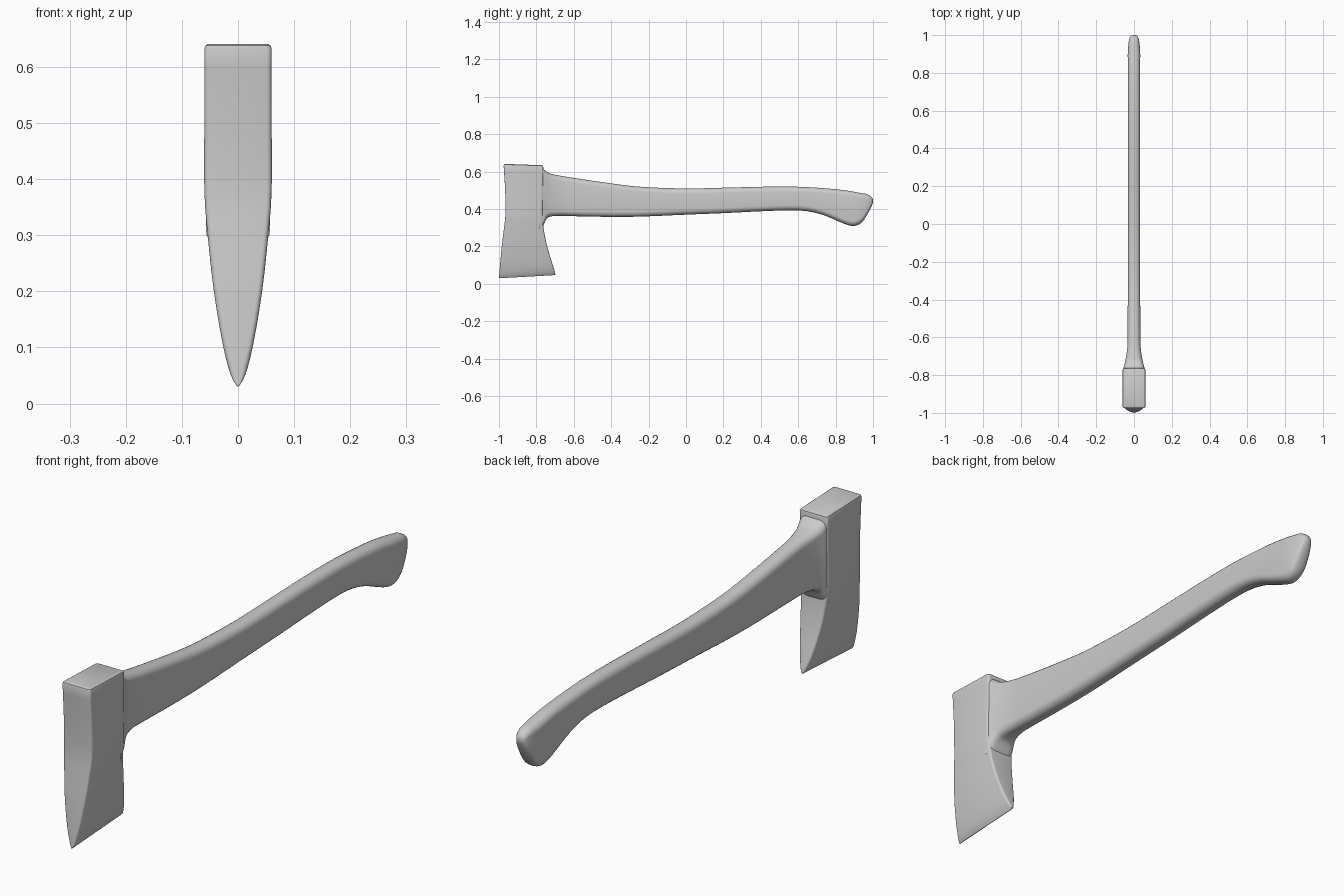
import bpy, math


def rounded_rect(hw, hh, r, n=5):
    """Closed loop of (u, v) points round a rectangle with rounded corners."""
    pts = []
    for k, (sx, sy) in enumerate([(1, 1), (-1, 1), (-1, -1), (1, -1)]):
        for i in range(n + 1):
            a = math.pi / 2 * (k + i / n)
            pts.append((sx * (hw - r) + r * math.cos(a), sy * (hh - r) + r * math.sin(a)))
    return pts


def refine(rows, steps):
    """Catmull-Rom rows between the given rows."""
    out = []
    for i in range(len(rows) - 1):
        p0, p1, p2, p3 = (rows[max(0, min(len(rows) - 1, i + k))] for k in (-1, 0, 1, 2))
        for s in range(steps):
            t = s / steps
            out.append([0.5 * (2 * b + (c - a) * t + (2 * a - 5 * b + 4 * c - d) * t * t
                               + (3 * b - a - 3 * c + d) * t ** 3)
                        for a, b, c, d in zip(p0, p1, p2, p3)])
    return out + [list(rows[-1])]


def loft(name, loops, flip, angle):
    n = len(loops[0])
    verts = [v for loop in loops for v in loop]
    faces = [(i * n + j, i * n + (j + 1) % n, (i + 1) * n + (j + 1) % n, (i + 1) * n + j)
             for i in range(len(loops) - 1) for j in range(n)]
    faces += [tuple(reversed(range(n))), tuple(range(len(verts) - n, len(verts)))]
    if flip:
        faces = [f[::-1] for f in faces]
    mesh = bpy.data.meshes.new(name)
    mesh.from_pydata(verts, [], faces)
    obj = bpy.data.objects.new(name, mesh)
    bpy.context.collection.objects.link(obj)
    bpy.ops.object.select_all(action='DESELECT')
    obj.select_set(True)
    bpy.context.view_layer.objects.active = obj
    bpy.ops.object.shade_smooth_by_angle(angle=math.radians(angle))


# Axe head: rows of front y, back y, half thickness, z at front / middle / back
head_rows = [
    (-1.000, -0.697, 0.001, 0.030, 0.000, 0.047),
    (-0.998, -0.702, 0.013, 0.052, 0.032, 0.068),
    (-0.994, -0.716, 0.027, 0.105, 0.098, 0.112),
    (-0.985, -0.742, 0.043, 0.20, 0.20, 0.20),
    (-0.973, -0.762, 0.054, 0.30, 0.30, 0.30),
    (-0.965, -0.767, 0.060, 0.38, 0.38, 0.38),
    (-0.967, -0.765, 0.060, 0.50, 0.50, 0.50),
    (-0.975, -0.763, 0.060, 0.632, 0.631, 0.625),
]
head_rows = refine(head_rows, 3)
head_rows += [(-0.973, -0.765, 0.058, 0.638, 0.637, 0.631),
              (-0.968, -0.770, 0.053, 0.641, 0.640, 0.634)]
head_loops = []
for y0, y1, hw, zf, zm, zb in head_rows:
    loop = []
    for x, dy in rounded_rect(hw, (y1 - y0) / 2, min(0.009, hw * 0.5)):
        t = 2 * dy / (y1 - y0)
        z = zm + ((zb - zm) * t if t > 0 else (zm - zf) * t)
        loop.append((x, (y0 + y1) / 2 + dy, z))
    head_loops.append(loop)
loft("axe_head", head_loops, False, 40)

# Handle: rows of y, top z, bottom z, half width (flared into the head)
handle_rows = [
    (-0.785, 0.630, 0.280, 0.057), (-0.762, 0.613, 0.315, 0.055),
    (-0.745, 0.600, 0.348, 0.051), (-0.720, 0.588, 0.361, 0.045),
    (-0.670, 0.578, 0.364, 0.037), (-0.610, 0.568, 0.362, 0.034),
    (-0.400, 0.537, 0.358, 0.033), (-0.230, 0.518, 0.360, 0.033),
    (0.000, 0.510, 0.370, 0.033), (0.200, 0.514, 0.378, 0.033),
    (0.400, 0.519, 0.388, 0.033), (0.550, 0.520, 0.393, 0.033),
    (0.650, 0.517, 0.388, 0.033), (0.740, 0.511, 0.366, 0.033),
    (0.820, 0.504, 0.332, 0.033), (0.870, 0.497, 0.313, 0.033),
    (0.905, 0.491, 0.310, 0.033), (0.940, 0.485, 0.328, 0.031),
    (0.965, 0.480, 0.364, 0.028), (0.985, 0.470, 0.400, 0.023),
    (0.996, 0.459, 0.424, 0.016), (1.000, 0.450, 0.435, 0.007),
]
handle_loops = []
for y, zt, zb, hw in refine(handle_rows, 3):
    r = min(0.028, hw * 0.9, (zt - zb) * 0.45)
    handle_loops.append([(x, y, (zt + zb) / 2 + dz)
                         for x, dz in rounded_rect(hw, (zt - zb) / 2, r)])
loft("handle", handle_loops, True, 60)
